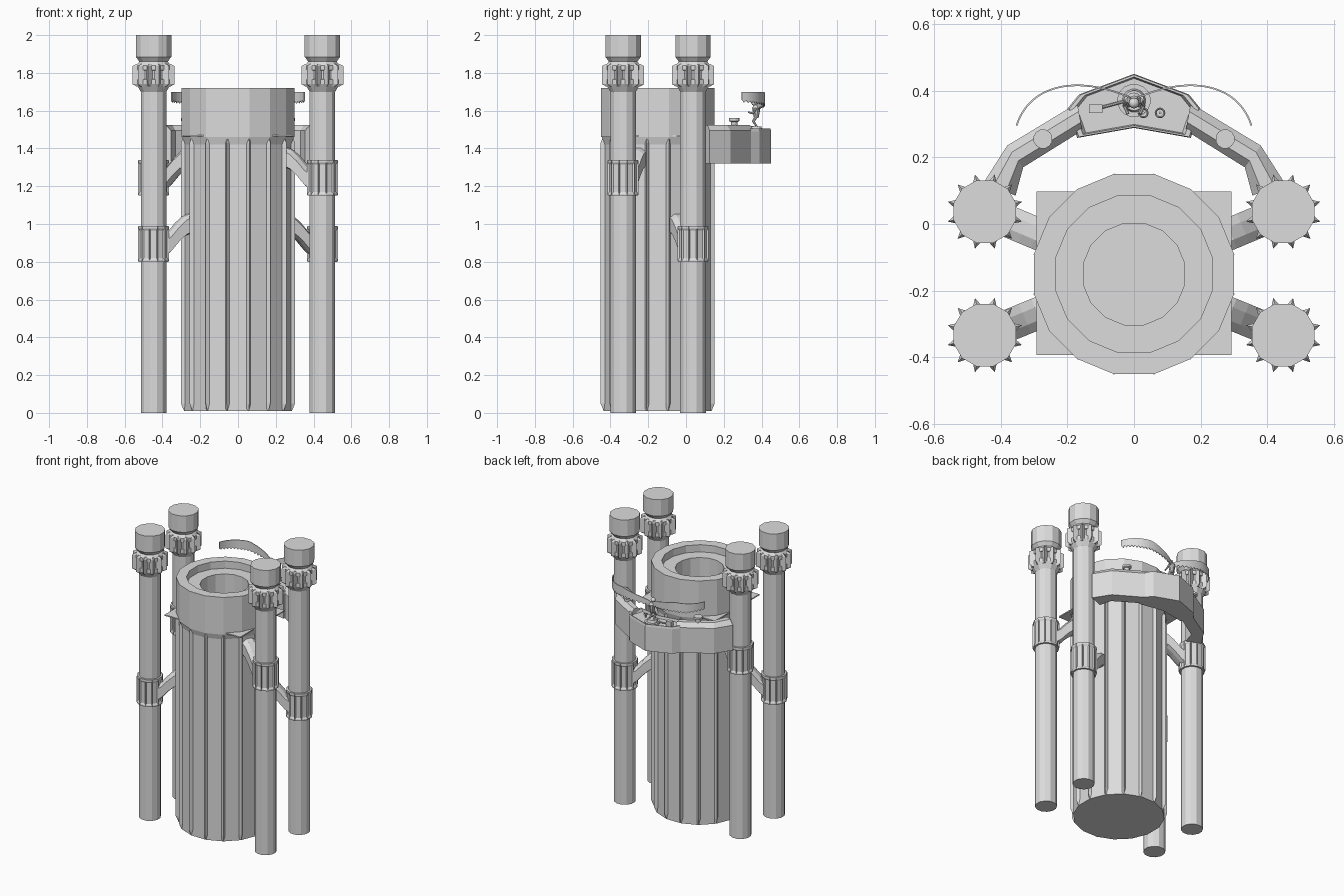
import bpy, bmesh
from math import sin, cos, pi, atan2
from mathutils import Vector

if "Cube" in bpy.data.objects:
    bpy.data.objects.remove(bpy.data.objects["Cube"])

grey = bpy.data.materials.new("plain grey")
grey.use_nodes = True
grey.diffuse_color = (0.72, 0.72, 0.72, 1)
grey.node_tree.nodes["Principled BSDF"].inputs["Base Color"].default_value = grey.diffuse_color


def finish(name, bm):
    bmesh.ops.recalc_face_normals(bm, faces=bm.faces)
    mesh = bpy.data.meshes.new(name)
    bm.to_mesh(mesh)
    bm.free()
    mesh.materials.append(grey)
    obj = bpy.data.objects.new(name, mesh)
    bpy.context.collection.objects.link(obj)
    return obj


def add_loft(bm, rings, caps=True):
    """Join rings of points with quads, closing both ends."""
    rows = [[bm.verts.new(p) for p in ring] for ring in rings]
    n = len(rows[0])
    for a, b in zip(rows, rows[1:]):
        for i in range(n):
            j = (i + 1) % n
            bm.faces.new((a[i], a[j], b[j], b[i]))
    if caps:
        bm.faces.new(rows[0])
        bm.faces.new(rows[-1])


def circle(c, r, z, n):
    return [(c[0] + r * cos(2 * pi * (i + .5) / n),
             c[1] + r * sin(2 * pi * (i + .5) / n), z) for i in range(n)]


def lathe(name, c, profile, n):
    bm = bmesh.new()
    add_loft(bm, [circle(c, r, z, n) for r, z in profile])
    return finish(name, bm)


def ridges(name, c, n, r_in, r_out, width, z0, z1, taper, phase):
    """Ring of upright wedges, pointed at both ends."""
    bm = bmesh.new()
    for k in range(n):
        a = 2 * pi * (k + phase) / n
        out, side = Vector((cos(a), sin(a), 0)), Vector((-sin(a), cos(a), 0))
        base = Vector((c[0], c[1], 0))
        rings = []
        for z, r in ((z0, r_in + .001), (z0 + taper, r_out), (z1 - taper, r_out), (z1, r_in + .001)):
            up = Vector((0, 0, z))
            rings.append([base + out * (r_in - .012) - side * width / 2 + up,
                          base + out * r + up,
                          base + out * (r_in - .012) + side * width / 2 + up])
        add_loft(bm, rings)
    return finish(name, bm)


def box(name, lo, hi):
    bm = bmesh.new()
    add_loft(bm, [[(lo[0], lo[1], z), (hi[0], lo[1], z), (hi[0], hi[1], z), (lo[0], hi[1], z)]
                  for z in (lo[2], hi[2])])
    return finish(name, bm)


def tube(name, p, q, r, r2=None, n=8):
    p, q = Vector(p), Vector(q)
    turn = (q - p).to_track_quat('Z', 'Y')
    bm = bmesh.new()
    add_loft(bm, [[e + turn @ Vector(v) for v in circle((0, 0), s, 0, n)]
                  for e, s in ((p, r), (q, r if r2 is None else r2))])
    return finish(name, bm)


# Central fluted body with a flared top and a stepped, open drum
CENTRE = (0, -.15)
lathe("fluted_body", CENTRE, [(.29, .01), (.29, 1.42), (.304, 1.47)], 16)
ridges("body_ridges", CENTRE, 16, .29, .308, .034, .01, 1.47, .04, .5)
lathe("top_drum", CENTRE, [(.306, 1.46), (.306, 1.72), (.24, 1.72), (.24, 1.67),
                           (.155, 1.67), (.155, 1.52)], 16)
box("square_plate", (-.292, -.392, 1.464), (.292, .098, 1.472))

# Four columns, each with a crown, a sleeve and an arched strut
for sx, cy, low in ((-1, -.333, True), (1, -.333, False), (-1, .037, False), (1, .037, True)):
    c = (sx * .447, cy)
    tag = ("right" if sx < 0 else "left") + ("_front" if cy < -.1 else "_back")
    lathe(tag + "_column", c, [(.07, 0), (.07, 1.70), (.094, 1.74), (.094, 1.765), (.086, 1.768),
                               (.086, 1.812), (.094, 1.815), (.094, 1.84), (.078, 1.86),
                               (.097, 1.885), (.097, 2)], 12)
    ridges(tag + "_crown_teeth", c, 12, .092, .115, .036, 1.728, 1.848, .012, .5)
    z = .8 if low else 1.15
    lathe(tag + "_sleeve", c, [(.07, z), (.083, z), (.083, z + .01), (.077, z + .02),
                               (.077, z + .165), (.083, z + .175), (.083, z + .19),
                               (.07, z + .19)], 12)
    ridges(tag + "_sleeve_ribs", c, 12, .076, .085, .02, z, z + .19, .004, .5)
    a = atan2(CENTRE[1] - cy, -c[0])
    out, side = Vector((cos(a), sin(a), 0)), Vector((-sin(a), cos(a), 0))
    section = [(-.048, -.045), (-.02, -.055), (.02, -.055), (.048, -.045),
               (.048, .03), (.02, .05), (-.02, .05), (-.048, .03)]
    bm = bmesh.new()
    add_loft(bm, [[Vector((*c, z + h)) + out * d + side * s + Vector((0, 0, t)) for s, t in section]
                  for d, h in ((.03, .065), (.085, .105), (.13, .155), (.17, .19), (.225, .215))])
    finish(tag + "_strut", bm)

# Arched gallery joining the back columns
for sx in (-1, 1):
    tag = "right" if sx < 0 else "left"
    bm = bmesh.new()
    rings = []
    for o, i in (((.45, .125), (.355, .085)), ((.38, .235), (.332, .17)), ((.17, .362), (.155, .28))):
        o, i = Vector((sx * o[0], o[1])), Vector((sx * i[0], i[1]))
        rings.append([(*o.lerp(i, t), z) for t, z in
                      ((0, 1.32), (0, 1.495), (.3, 1.525), (.7, 1.525), (1, 1.495), (1, 1.32))])
    add_loft(bm, rings)
    finish(tag + "_gallery_arm", bm)
    lathe(tag + "_vent_post", (sx * .273, .255), [(.018, 1.5), (.018, 1.54), (.029, 1.545), (.029, 1.56)], 12)

half = [(.17, .258), (.2, .345), (.165, .388)]
outline = [(0, .288)] + half + [(0, .45)] + [(-x, y) for x, y in reversed(half)]
bm = bmesh.new()
add_loft(bm, [[(x * s, .358 + (y - .358) * s, z) for x, y in outline]
              for s, z in ((1, 1.32), (1, 1.49), (.97, 1.505), (.9, 1.505), (.85, 1.487))])
finish("gallery_balcony", bm)

# Balcony fittings
box("control_box", (-.135, .332, 1.485), (-.095, .358, 1.52))
tube("control_pipe", (-.095, .35, 1.50), (-.02, .37, 1.50), .005)
for x in (.028, .078):
    tube("valve_stem", (x, .333, 1.485), (x, .333, 1.51), .004)
    bpy.ops.mesh.primitive_torus_add(major_segments=12, minor_segments=4, major_radius=.013,
                                     minor_radius=.003, location=(x, .333, 1.51))
    bpy.context.object.name = "valve_wheel"
    bpy.context.object.data.materials.append(grey)

# Winged statue on a round pedestal
lathe("pedestal", (0, .37), [(.05, 1.485), (.05, 1.497), (.035, 1.497), (.03, 1.515)], 16)
lathe("statue_torso", (0, .372), [(.012, 1.56), (.016, 1.58), (.022, 1.615), (.012, 1.63)], 10)
bpy.ops.mesh.primitive_uv_sphere_add(segments=12, ring_count=8, radius=.016, location=(0, .362, 1.642))
bpy.context.object.name = "statue_head"
bpy.context.object.data.materials.append(grey)
bpy.ops.object.shade_smooth()
for sx in (-1, 1):
    tag = "right" if sx < 0 else "left"
    tube(tag + "_thigh", (sx * .01, .372, 1.57), (sx * .016, .355, 1.54), .009, .007)
    tube(tag + "_shin", (sx * .016, .355, 1.545), (sx * .016, .378, 1.512), .007, .005)
    tube(tag + "_upper_arm", (sx * .02, .37, 1.612), (sx * .03, .355, 1.585), .007, .005)
    tube(tag + "_forearm", (sx * .03, .355, 1.585), (sx * .018, .33, 1.592), .005)
    # Curved wing sheet with a feathered lower edge
    path = [Vector(p) for p in ((.01, .378), (.16, .445), (.31, .425), (.352, .295))]
    bm = bmesh.new()
    rows, steps = [], 32
    for k in range(steps + 1):
        t = k / steps
        u = 1 - t
        p = path[0] * u**3 + path[1] * 3 * t * u * u + path[2] * 3 * t * t * u + path[3] * t**3
        top = 1.635 + .065 * min(1, t * 2.2) ** .7
        depth = .025 + .04 * sin(pi * min(1, t * 1.3) * .6) - .02 * t * t + (.012 if k % 2 else 0)
        rows.append([bm.verts.new((sx * p.x, p.y, z)) for z in (top, top - depth)])
    for a, b in zip(rows, rows[1:]):
        bm.faces.new((a[0], b[0], b[1], a[1]))
    wing = finish(tag + "_wing", bm)
    solid = wing.modifiers.new("thickness", 'SOLIDIFY')
    solid.thickness = .005
    solid.offset = 0
